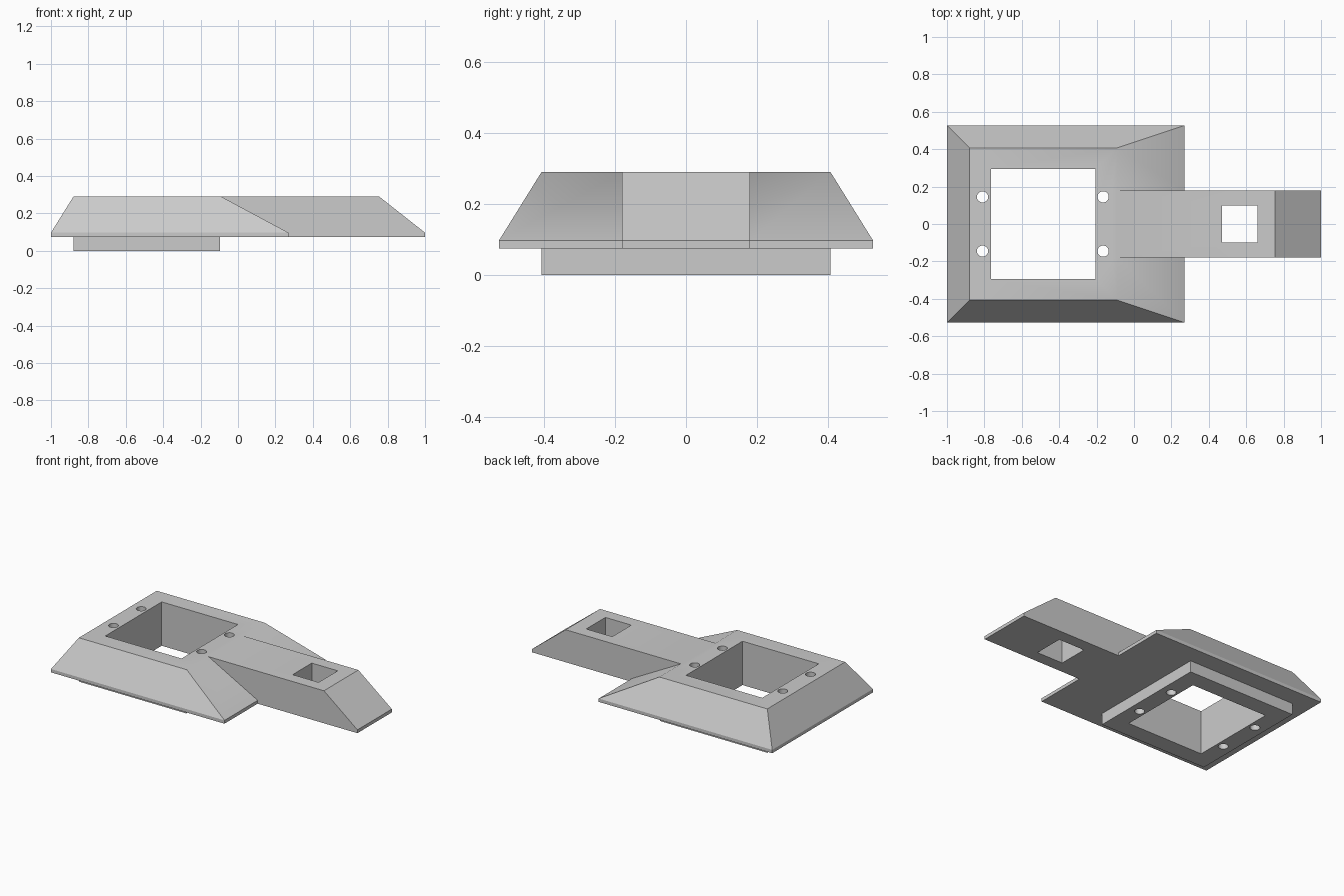
import bpy, bmesh, math

cube = bpy.data.objects.get("Cube")
if cube:
    bpy.data.objects.remove(cube, do_unlink=True)

grey = bpy.data.materials.new("light_grey")
grey.use_nodes = True
COLOR = (0.6, 0.6, 0.6, 1)
grey.diffuse_color = COLOR
grey.node_tree.nodes["Principled BSDF"].inputs["Base Color"].default_value = COLOR

RIM, TOP, SKIRT = 0.097, 0.29, 0.075  # heights: rim edge, top face, underside


def loft(name, layers):
    """Stack of rectangles (x0, x1, half_width, z) joined into one solid."""
    bm = bmesh.new()
    rings = [[bm.verts.new((x, y, z)) for x, y in
              ((x0, -w), (x1, -w), (x1, w), (x0, w))] for x0, x1, w, z in layers]
    bm.faces.new(rings[0][::-1])
    bm.faces.new(rings[-1])
    for low, high in zip(rings, rings[1:]):
        for i in range(4):
            j = (i + 1) % 4
            bm.faces.new((low[i], low[j], high[j], high[i]))
    mesh = bpy.data.meshes.new(name)
    bm.to_mesh(mesh)
    bm.free()
    obj = bpy.data.objects.new(name, mesh)
    bpy.context.collection.objects.link(obj)
    mesh.materials.append(grey)
    return obj


def combine(target, tool, operation):
    """Apply a boolean and discard the tool."""
    bpy.ops.object.select_all(action='DESELECT')
    bpy.context.view_layer.objects.active = target
    target.select_set(True)
    mod = target.modifiers.new("boolean", 'BOOLEAN')
    mod.operation, mod.solver, mod.object = operation, 'EXACT', tool
    bpy.ops.object.modifier_apply(modifier=mod.name)
    bpy.data.objects.remove(tool, do_unlink=True)


# Bevelled housing with the long slope towards the arm
housing = loft("housing", [(-1, 0.27, 0.527, SKIRT), (-1, 0.27, 0.527, RIM),
                           (-0.88, -0.09, 0.407, TOP)])

# Arm with a sloped tip, flush with the housing top
arm = loft("arm", [(-0.12, 1, 0.18, SKIRT), (-0.12, 1, 0.18, RIM),
                   (-0.12, 0.755, 0.18, TOP)])
combine(housing, arm, 'UNION')

# Plinth below the housing
plinth = loft("plinth", [(-0.88, -0.095, 0.407, 0), (-0.88, -0.095, 0.407, 0.085)])
combine(housing, plinth, 'UNION')

# Square openings through the housing and the arm
for x0, x1, w in ((-0.765, -0.207, 0.295), (0.47, 0.66, 0.1)):
    combine(housing, loft("opening_cutter", [(x0, x1, w, -0.1), (x0, x1, w, 0.4)]),
            'DIFFERENCE')

# Four screw holes
for x in (-0.81, -0.165):
    for y in (-0.145, 0.145):
        bpy.ops.mesh.primitive_cylinder_add(vertices=32, radius=0.03, depth=1,
                                            location=(x, y, 0.15))
        cutter = bpy.context.object
        cutter.data.materials.append(grey)
        combine(housing, cutter, 'DIFFERENCE')

bpy.ops.object.shade_smooth_by_angle(angle=math.radians(30))
